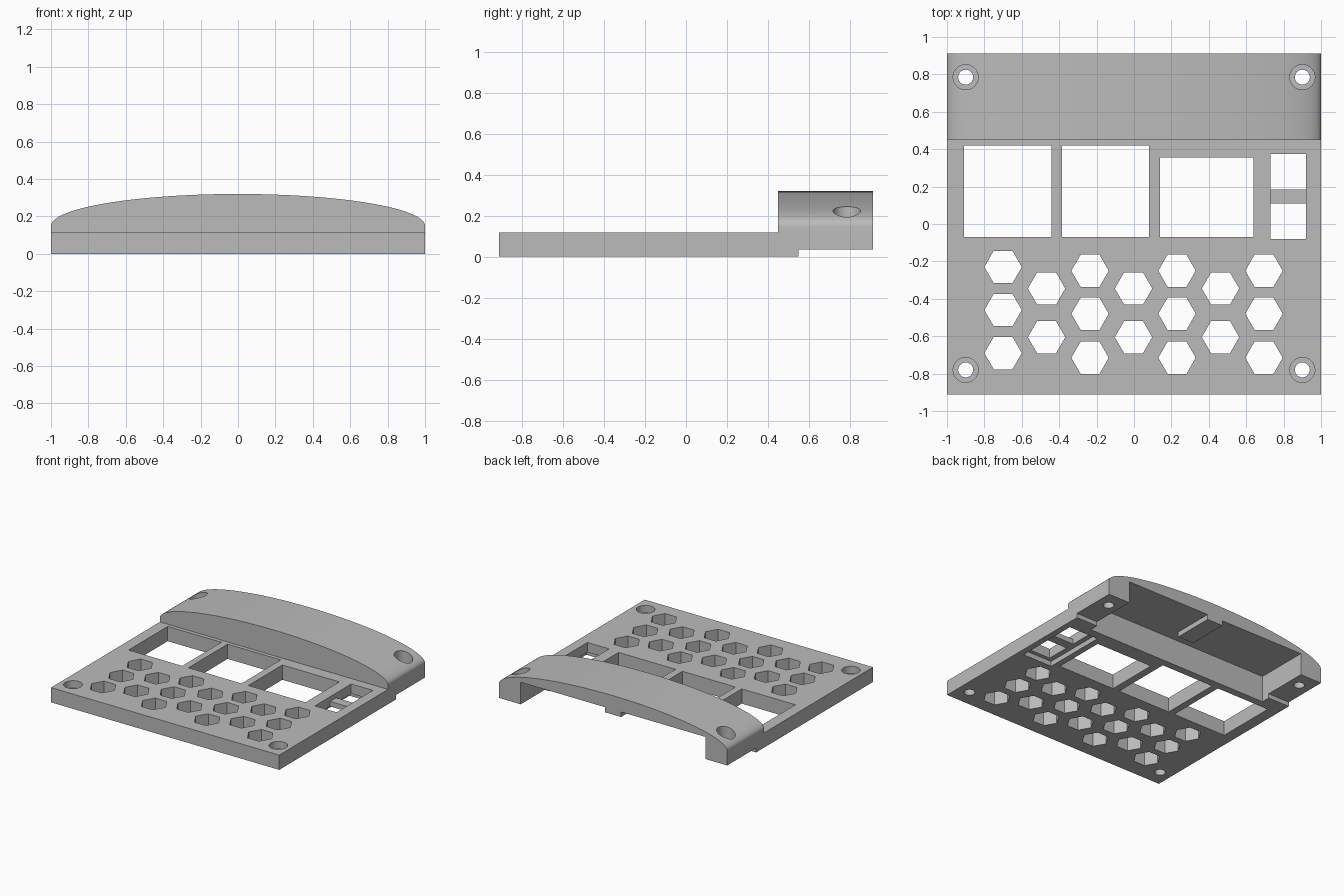
import bpy, bmesh, math
from mathutils import Matrix, Vector

if "Cube" in bpy.data.objects:
    bpy.data.objects.remove(bpy.data.objects["Cube"], do_unlink=True)

grey = bpy.data.materials.new("plain_grey")
grey.use_nodes = True
grey.diffuse_color = (0.5, 0.5, 0.5, 1)
grey.node_tree.nodes["Principled BSDF"].inputs["Base Color"].default_value = (0.5, 0.5, 0.5, 1)


def make_object(name, bm):
    bmesh.ops.recalc_face_normals(bm, faces=bm.faces)
    mesh = bpy.data.meshes.new(name)
    bm.to_mesh(mesh)
    bm.free()
    mesh.materials.append(grey)
    obj = bpy.data.objects.new(name, mesh)
    bpy.context.collection.objects.link(obj)
    return obj


def box(name, x0, x1, y0, y1, z0, z1):
    bm = bmesh.new()
    place = Matrix.Translation(((x0 + x1) / 2, (y0 + y1) / 2, (z0 + z1) / 2))
    size = Matrix.Diagonal((x1 - x0, y1 - y0, z1 - z0, 1))
    bmesh.ops.create_cube(bm, size=1, matrix=place @ size)
    return make_object(name, bm)


def prism(name, x, y, radius, z0, z1, sides):
    # Upright prism with its first corner towards +x
    bm = bmesh.new()
    ring = [bm.verts.new((x + radius * math.cos(math.tau * i / sides),
                          y + radius * math.sin(math.tau * i / sides), z0))
            for i in range(sides)]
    face = bm.faces.new(ring)
    extruded = bmesh.ops.extrude_face_region(bm, geom=[face])["geom"]
    top = [v for v in extruded if isinstance(v, bmesh.types.BMVert)]
    bmesh.ops.translate(bm, verts=top, vec=Vector((0, 0, z1 - z0)))
    return make_object(name, bm)


def combine(target, tool, operation):
    tool.hide_render = True
    mod = target.modifiers.new(operation.lower(), "BOOLEAN")
    mod.operation = operation
    mod.solver = "EXACT"
    mod.object = tool
    bpy.context.view_layer.objects.active = target
    bpy.ops.object.modifier_apply(modifier=mod.name)
    bpy.data.objects.remove(tool, do_unlink=True)


def domed_hood(y0, y1, base, spring, rise, steps=64):
    # Half-ellipse on straight sides, extruded along y
    bm = bmesh.new()
    outline = [(-1, base), (1, base)]
    for i in range(steps + 1):
        a = math.pi * i / steps
        outline.append((math.cos(a), spring + rise * math.sin(a)))
    face = bm.faces.new([bm.verts.new((x, y0, z)) for x, z in outline])
    extruded = bmesh.ops.extrude_face_region(bm, geom=[face])["geom"]
    back = [v for v in extruded if isinstance(v, bmesh.types.BMVert)]
    bmesh.ops.translate(bm, verts=back, vec=Vector((0, y1 - y0, 0)))
    return make_object("cover_panel", bm)


# Flat plate joined to the domed hood
panel = domed_hood(0.45, 0.912, 0.035, 0.15, 0.17)
combine(panel, box("plate", -1, 1, -0.912, 0.55, 0, 0.117), "UNION")

# Pocket under the hood, open at the back, with a short ceiling rib
combine(panel, box("pocket", -0.81, 0.81, 0.48, 1.1, -0.1, 0.21), "DIFFERENCE")
combine(panel, box("rib", -0.07, 0.07, 0.58, 0.912, 0.17, 0.22), "UNION")

# Large display windows
for x0, x1, y1 in ((-0.91, -0.44, 0.42), (-0.385, 0.08, 0.42), (0.14, 0.64, 0.355)):
    combine(panel, box("window", x0, x1, -0.07, y1, -0.1, 0.2), "DIFFERENCE")

# Small window pair: shared top opening, underside recess, thin bar between
combine(panel, box("top_opening", 0.73, 0.92, -0.08, 0.375, 0.08, 0.2), "DIFFERENCE")
combine(panel, box("recess", 0.69, 0.95, -0.11, 0.41, -0.1, 0.04), "DIFFERENCE")
for y0, y1 in ((-0.08, 0.11), (0.185, 0.375)):
    combine(panel, box("small_window", 0.73, 0.92, y0, y1, -0.1, 0.2), "DIFFERENCE")

# Staggered hexagonal openings
left_rows = (-0.23, -0.46, -0.69)
long_rows = (-0.25, -0.48, -0.715)
short_rows = (-0.345, -0.605)
for column in range(7):
    rows = short_rows if column % 2 else (long_rows if column else left_rows)
    for y in rows:
        combine(panel, prism("hexagon", -0.7 + 0.2325 * column, y, 0.1, -0.1, 0.2, 6), "DIFFERENCE")

# Counterbored screw holes at the corners
for x in (-0.9, 0.9):
    for y, floor in ((-0.78, 0.06), (0.785, 0.12)):
        combine(panel, prism("counterbore", x, y, 0.067, floor, 0.5, 40), "DIFFERENCE")
        combine(panel, prism("screw_hole", x, y, 0.04, -0.1, 0.4, 32), "DIFFERENCE")

# Smooth the dome and bores, keep edges crisp
bpy.ops.object.select_all(action="DESELECT")
panel.select_set(True)
bpy.context.view_layer.objects.active = panel
bpy.ops.object.shade_smooth_by_angle(angle=math.radians(25))
